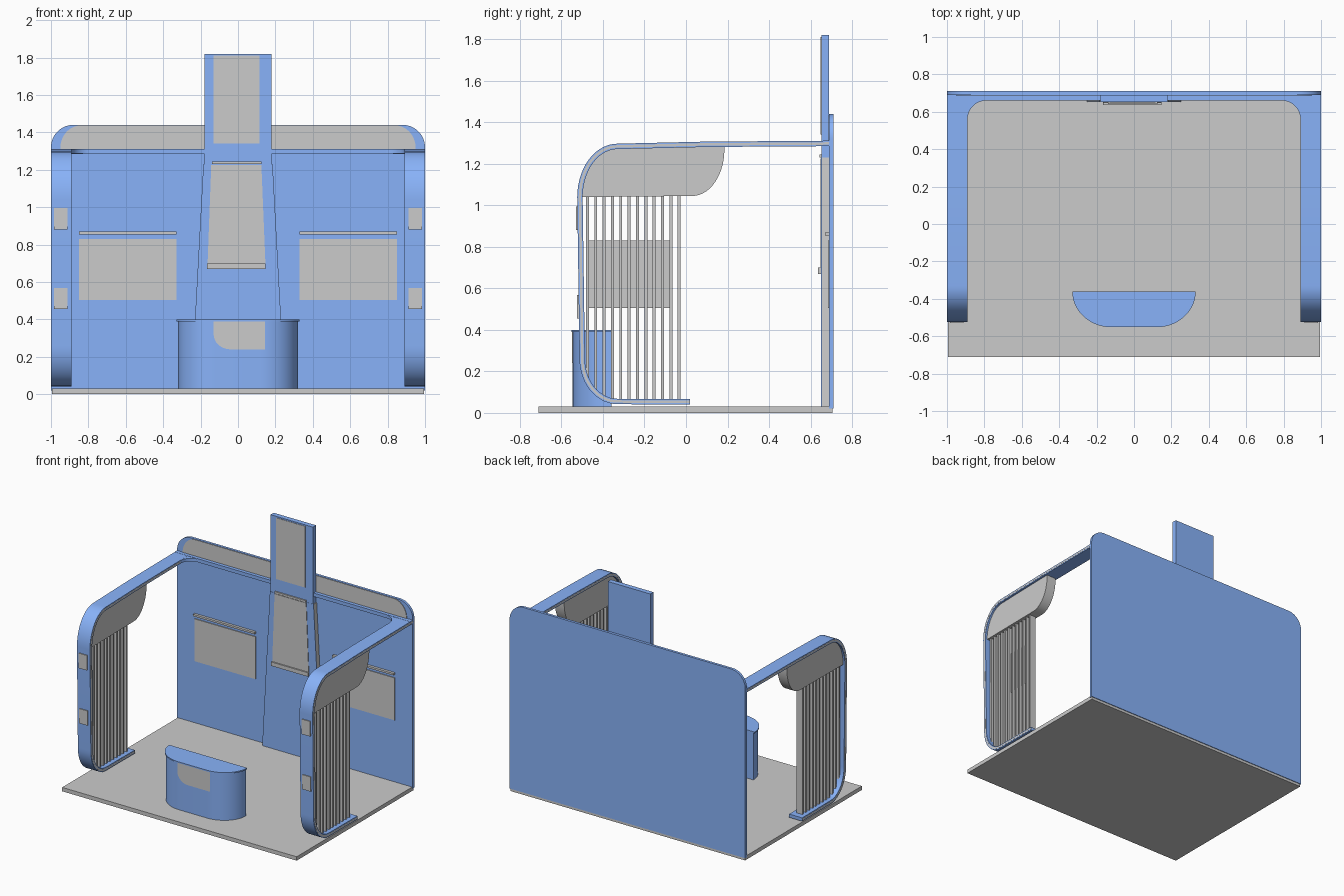
import bpy, bmesh, math
from mathutils import Vector

if "Cube" in bpy.data.objects:
    bpy.data.objects.remove(bpy.data.objects["Cube"])


def material(name, rgb):
    m = bpy.data.materials.new(name)
    m.diffuse_color = (*rgb, 1)
    m.use_nodes = True
    m.node_tree.nodes["Principled BSDF"].inputs["Base Color"].default_value = m.diffuse_color
    return m


BLUE = material("blue", (0.25, 0.45, 0.95))
PALE = material("pale", (0.95, 0.92, 0.92))


def prism(name, pts, axis, a, b, mat=None):
    """Extrude a 2D outline along an axis from a to b."""
    def place(p, d):
        return {"x": (d, p[0], p[1]), "y": (p[0], d, p[1]), "z": (p[0], p[1], d)}[axis]
    bm = bmesh.new()
    face = bm.faces.new([bm.verts.new(place(p, a)) for p in pts])
    ext = bmesh.ops.extrude_face_region(bm, geom=[face])
    move = Vector(place((0, 0), b - a))
    bmesh.ops.translate(bm, vec=move, verts=[v for v in ext["geom"] if isinstance(v, bmesh.types.BMVert)])
    bmesh.ops.recalc_face_normals(bm, faces=bm.faces)
    mesh = bpy.data.meshes.new(name)
    bm.to_mesh(mesh)
    bm.free()
    mesh.shade_smooth()
    mesh.set_sharp_from_angle(angle=math.radians(30))
    ob = bpy.data.objects.new(name, mesh)
    bpy.context.collection.objects.link(ob)
    if mat:
        mesh.materials.append(mat)
    return ob


def box(name, x0, x1, y0, y1, z0, z1, mat=None):
    return prism(name, [(x0, y0), (x1, y0), (x1, y1), (x0, y1)], "z", z0, z1, mat)


def arc(cx, cy, rx, ry, a0, a1, n=14):
    """Points on an elliptical arc, angles in degrees."""
    ang = [math.radians(a0 + (a1 - a0) * i / n) for i in range(n + 1)]
    return [(cx + rx * math.cos(t), cy + ry * math.sin(t)) for t in ang]


def ribbon(path, t):
    """Closed outline of a strip of thickness t along a path."""
    left, right = [], []
    for i, p in enumerate(path):
        q0, q1 = Vector(path[max(i - 1, 0)]), Vector(path[min(i + 1, len(path) - 1)])
        d = (q1 - q0).normalized() * t / 2
        left.append((p[0] - d.y, p[1] + d.x))
        right.append((p[0] + d.y, p[1] - d.x))
    return left + right[::-1]


# Floor and back wall with rounded top corners
box("floor", -0.995, 0.995, -0.71, 0.705, 0, 0.03)
wall = [(-1, 0.02), (1, 0.02)] + arc(0.88, 1.32, 0.12, 0.12, 0, 90) + arc(-0.88, 1.32, 0.12, 0.12, 90, 180)
prism("back_wall", wall, "y", 0.69, 0.71, BLUE)
header = [(-0.95, 1.3), (0.95, 1.3)] + arc(0.84, 1.315, 0.11, 0.122, 0, 90) + arc(-0.84, 1.315, 0.11, 0.122, 90, 180)
prism("wall_header_panel", header, "y", 0.686, 0.69)

# Central tower: tapered lower part, upper sign board, screens
taper = [(-0.25, 0.03), (0.25, 0.03), (0.185, 1.23), (-0.185, 1.23)]
prism("tower_core", taper, "y", 0.655, 0.69)
prism("tower_face", taper, "y", 0.651, 0.655, BLUE)
box("tower_top", -0.18, 0.18, 0.652, 0.69, 1.23, 1.82, BLUE)
box("tower_top_panel", -0.13, 0.115, 0.649, 0.655, 1.34, 1.81)
prism("tower_screen", [(-0.163, 0.69), (0.147, 0.69), (0.125, 1.225), (-0.143, 1.225)], "y", 0.647, 0.652)
box("tower_shelf", -0.165, 0.147, 0.637, 0.652, 0.67, 0.7)
box("tower_light_bar", -0.14, 0.125, 0.642, 0.652, 1.23, 1.245)

# Top beam along the wall
box("top_beam", -1, 1, 0.66, 0.69, 1.285, 1.312, BLUE)

# Side arch centre line (y, z): roof arm, front post, foot
path = ([(0.69, 1.298), (0.1, 1.294)] + arc(-0.33, 1.04, 0.181, 0.244, 90, 180)
        + arc(-0.33, 0.26, 0.17, 0.205, 180, 270) + [(0.02, 0.053)])
# Canopy outline under the arch
canopy = (arc(-0.33, 1.04, 0.169, 0.232, 180, 90) + [(0.1, 1.282), (0.185, 1.283)]
          + arc(0.03, 1.27, 0.155, 0.225, 0, -90))

for side, s in (("right", 1), ("left", -1)):
    prism(f"arch_{side}", ribbon(path, 0.026), "x", s * 0.89, s * 1.0, BLUE)
    prism(f"arch_edge_inlay_{side}", ribbon(path, 0.012), "x", s * 0.889, s * 1.001)
    prism(f"canopy_{side}", canopy, "x", s * 0.905, s * 0.985, PALE)
    # Rounded inner corner between arm and beam
    fillet = [(s * 0.89, 0.66)] + [(s * x, y) for x, y in arc(0.79, 0.56, 0.1, 0.1, 0, 90)]
    prism(f"beam_fillet_{side}", fillet, "z", 1.287, 1.31, BLUE)
    # Vertical slats standing on the curved foot
    for i in range(12):
        y = -0.475 + i * 0.0402
        k = min(0, y + 0.33) / 0.17
        z0 = 0.26 - 0.205 * math.sqrt(1 - k * k)
        box(f"slat_{side}_{i + 1}", s * 0.92, s * 0.97, y - 0.007, y + 0.007, z0, 1.05)
    box(f"slat_panel_{side}", s * 0.94, s * 0.95, -0.475, -0.075, 0.505, 0.83)
    # Pads on the front post
    box(f"upper_pad_{side}", s * 0.912, s * 0.983, -0.53, -0.515, 0.88, 0.995)
    box(f"lower_pad_{side}", s * 0.912, s * 0.983, -0.524, -0.508, 0.455, 0.567)
    # Wall display and its light bar
    box(f"wall_panel_{side}", s * 0.33, s * 0.85, 0.684, 0.69, 0.505, 0.83)
    box(f"wall_light_bar_{side}", s * 0.33, s * 0.85, 0.67, 0.69, 0.855, 0.87)


# Reception counter with rounded front, top slab and front panel
def counter(w, front, flat):
    return arc(-flat, -0.36, w - flat, front, 180, 270) + arc(flat, -0.36, w - flat, front, 270, 360)


prism("counter_body", counter(0.32, 0.186, 0.12), "z", 0.03, 0.39, BLUE)
prism("counter_top", counter(0.33, 0.192, 0.12), "z", 0.39, 0.4, BLUE)
panel = [(0.145, 0.39), (-0.13, 0.39)] + arc(-0.04, 0.32, 0.09, 0.08, 180, 270) + [(0.145, 0.24)]
prism("counter_panel", panel, "y", -0.549, -0.54)
